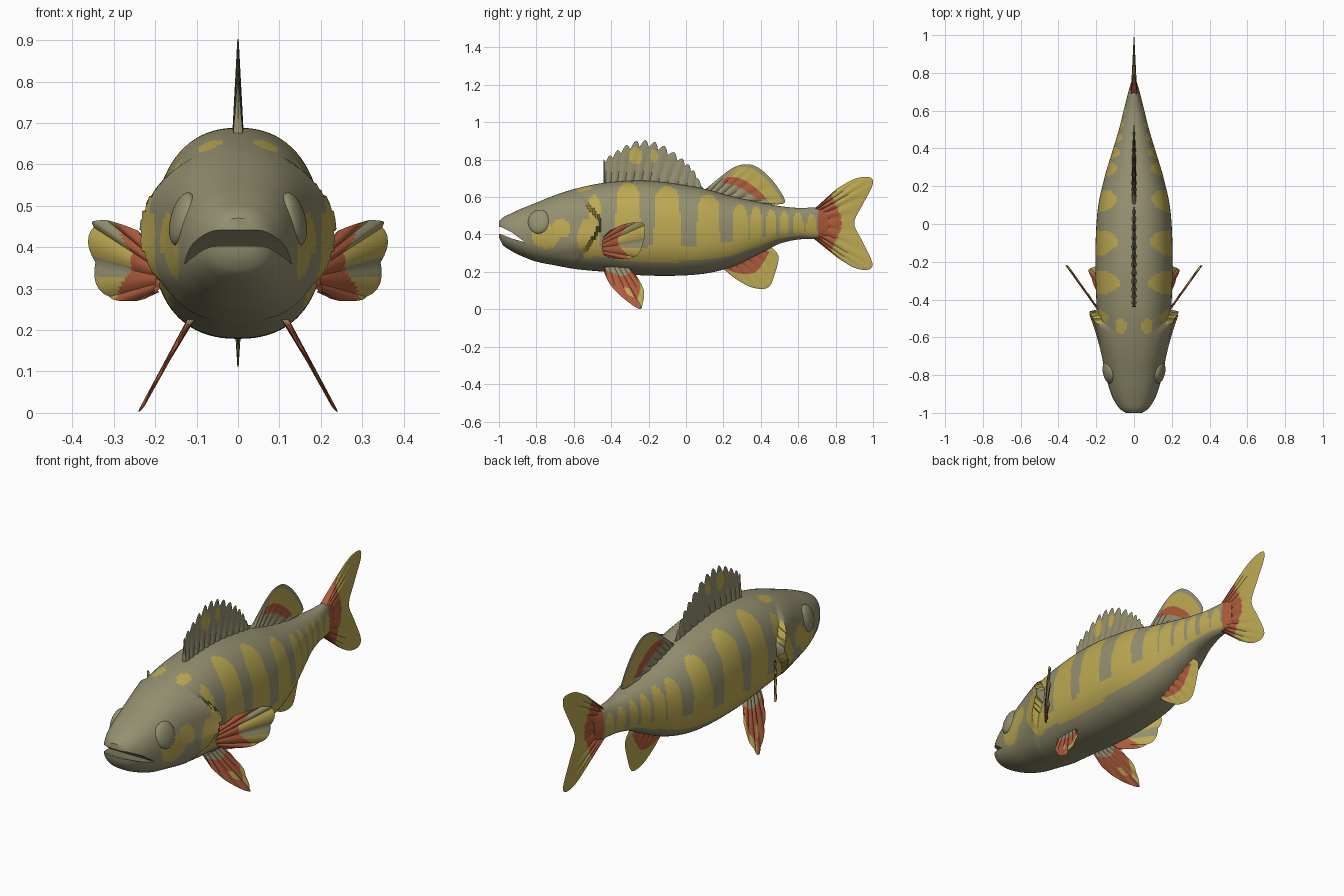
import bpy, bmesh, math
from mathutils import Vector

if "Cube" in bpy.data.objects:
    bpy.data.objects.remove(bpy.data.objects["Cube"])

def material(name, rgb):
    m = bpy.data.materials.new(name)
    m.diffuse_color = (*rgb, 1)
    m.use_nodes = True
    m.node_tree.nodes["Principled BSDF"].inputs["Base Color"].default_value = m.diffuse_color
    return m

MATS = [material("olive_grey", (0.30, 0.28, 0.165)),
        material("yellow", (0.51, 0.40, 0.085)),
        material("rust_red", (0.42, 0.105, 0.045))]
OLIVE, YELLOW, RED = 0, 1, 2

def finish(name, bm):
    bmesh.ops.recalc_face_normals(bm, faces=bm.faces)
    me = bpy.data.meshes.new(name)
    bm.to_mesh(me)
    bm.free()
    for m in MATS:
        me.materials.append(m)
    ob = bpy.data.objects.new(name, me)
    bpy.context.collection.objects.link(ob)
    return ob

# Body profile: y, top, bottom, half width
BODY = [(-1, .47, .385, .045), (-.98, .49, .345, .075), (-.93, .515, .31, .108),
        (-.88, .538, .285, .128), (-.8, .57, .255, .15), (-.7, .61, .235, .17),
        (-.59, .645, .215, .185), (-.43, .677, .2, .198), (-.2, .687, .18, .205),
        (.07, .65, .187, .193), (.24, .605, .225, .158), (.4, .57, .30, .11),
        (.5, .552, .35, .08), (.6, .542, .373, .055), (.7, .543, .377, .03),
        (.76, .53, .39, .012)]

def profile(y):
    """Smooth interpolation of the body table."""
    i = max(0, min(len(BODY) - 2, sum(r[0] <= y for r in BODY) - 1))
    p, q = BODY[i], BODY[i + 1]
    a, b = BODY[max(i - 1, 0)], BODY[min(i + 2, len(BODY) - 1)]
    d = q[0] - p[0]
    t = (y - p[0]) / d
    out = []
    for k in (1, 2, 3):
        m0 = (q[k] - a[k]) / (q[0] - a[0]) * d
        m1 = (b[k] - p[k]) / (b[0] - p[0]) * d
        out.append((2*t**3 - 3*t*t + 1) * p[k] + (t**3 - 2*t*t + t) * m0
                   + (3*t*t - 2*t**3) * q[k] + (t**3 - t*t) * m1)
    return out

def gill_edge(z):
    return -.455 - .8 * max(0, z - .47) - .7 * max(0, .44 - z)

# Yellow fingers between dark bars: y, half width, top
FINGERS = [(-.31, .058, .675), (-.1, .062, .66), (.12, .054, .615), (.29, .038, .56),
           (.375, .03, .55), (.455, .026, .535), (.525, .023, .525), (.6, .026, .52),
           (.67, .026, .51)]
# Yellow patches on cheek and gill cover: y, z, radii
PATCHES = [(-.75, .39, .075, .065), (-.67, .43, .05, .05), (-.52, .38, .06, .11),
           (-.49, .54, .035, .07)]

def body_colour(x, y, z):
    bottom = profile(y)[1]
    if y > .70:
        return RED
    if z > .6 and ((abs(x) - .07) / .03)**2 + ((y + .54) / .042)**2 < 1:
        return YELLOW
    for c, h, ry, rz in PATCHES:
        if ((y - c) / ry)**2 + ((z - h) / rz)**2 < 1:
            return YELLOW
    if y < gill_edge(z) + .01 or y < -.56:
        return OLIVE
    low = bottom + .075 - .055 * max(0, min(1, (y - .15) / .4))
    if z < low:
        return OLIVE
    if z < .335 + .13 * max(0, y - .05):
        return YELLOW
    for c, w, top in FINGERS:
        w *= 1 + .2 * (top - z) / .3
        cap = max(0, z - top + .07) / .07
        if ((y - c) / w)**2 + cap * cap < 1:
            return YELLOW
    return OLIVE

def make_body():
    bm = bmesh.new()
    rings, N, L = [], 80, 190
    for i in range(L + 1):
        y = -1 + 1.76 * i / L
        top, bot, w = profile(y)
        zm = bot + .45 * (top - bot)
        ring = []
        for k in range(N):
            a = 2 * math.pi * k / N
            c, s = math.cos(a), math.sin(a)
            u = math.copysign(abs(c)**.87, c)
            z = zm + (top - zm if s > 0 else zm - bot) * math.copysign(abs(s)**.87, s)
            x = w * u
            # flared gill cover, ending in a step
            e = gill_edge(z)
            if e - .25 < y < e:
                win = max(.15 if z < .45 else 0, 1 - ((z - .45) / .17)**2)
                x += .045 * ((y - e + .25) / .25)**2 * win * u
            ring.append(bm.verts.new((x, y, z)))
        rings.append(ring)
    for r, q in zip(rings, rings[1:]):
        for k in range(N):
            f = bm.faces.new((r[k], r[(k+1) % N], q[(k+1) % N], q[k]))
            f.material_index = body_colour(*f.calc_center_median())
    bm.faces.new(rings[0])
    bm.faces.new(rings[-1]).material_index = RED
    body = finish("body", bm)
    # Mouth cut
    bm = bmesh.new()
    outline = [(-1.1, .455), (-.99, .44), (-.93, .41), (-.86, .358), (-.93, .378),
               (-.99, .402), (-1.1, .41)]
    sides = [[bm.verts.new((x, y, z)) for y, z in outline] for x in (-.3, .3)]
    for s in sides:
        bm.faces.new(s)
    n = len(outline)
    for k in range(n):
        bm.faces.new((sides[0][k], sides[0][(k+1) % n], sides[1][(k+1) % n], sides[1][k]))
    cutter = finish("mouth_cutter", bm)
    cutter.hide_render = True
    mod = body.modifiers.new("mouth", 'BOOLEAN')
    mod.operation, mod.solver, mod.object = 'DIFFERENCE', 'EXACT', cutter
    bpy.context.view_layer.objects.active = body
    bpy.ops.object.modifier_apply(modifier=mod.name)
    bpy.data.objects.remove(cutter)

def curve_at(pts, u):
    """Catmull-Rom point along a short list of (y, z)."""
    n = len(pts) - 1
    i = min(int(u * n), n - 1)
    t = u * n - i
    p = [Vector(pts[max(0, min(n, j))]) for j in (i-1, i, i+1, i+2)]
    return .5 * (2*p[1] + (p[2]-p[0])*t + (2*p[0]-5*p[1]+4*p[2]-p[3])*t*t
                 + (3*p[1]-p[0]-3*p[2]+p[3])*t**3)

def fin(name, base, tip, colour, ribs=8, thick=.012, pleat=0, saw=0,
        place=lambda y, z, o: (o, y, z)):
    """Thin ribbed sheet between a base curve and a tip curve."""
    bm = bmesh.new()
    nu, nv = ribs * 6, 24
    for side in (1, -1):
        grid = []
        for i in range(nu + 1):
            u = i / nu
            b, t = curve_at(base, u), curve_at(tip, u)
            wave = abs(math.cos(math.pi * ribs * u))
            col = []
            for j in range(nv + 1):
                v = j / nv
                p = b.lerp(t, v * (1 - saw * (1 - wave)))
                o = 0 if i in (0, nu) or j == nv else side * (
                    .0015 + thick * (1 - v) * (.35 + .65 * wave))
                o += pleat * v * (wave - .6)
                col.append(bm.verts.new(place(p.x, min(p.y, 2), o)))
            grid.append(col)
        for i in range(nu):
            for j in range(nv):
                f = bm.faces.new((grid[i][j], grid[i+1][j], grid[i+1][j+1], grid[i][j+1]))
                c = f.calc_center_median()
                f.material_index = colour((i+.5)/nu, (j+.5)/nv, c.y, c.z)
    bmesh.ops.remove_doubles(bm, verts=bm.verts, dist=1e-5)
    return finish(name, bm)

make_body()

# Fins on the centre line
fin("spiny_dorsal_fin", [(-.44, .65), (-.2, .66), (.09, .62)],
    [(-.44, .80), (-.36, .855), (-.25, .905), (-.14, .885), (-.03, .815), (.04, .745), (.09, .65)],
    lambda u, v, y, z: YELLOW if ((y + .27) / .035)**2 + ((z - .82) / .045)**2 < 1
    or ((y + .17) / .022)**2 + ((z - .82) / .035)**2 < 1 else OLIVE,
    ribs=13, saw=.16, thick=.013)
fin("soft_dorsal_fin", [(.09, .63), (.2, .60), (.36, .565)],
    [(.12, .655), (.24, .75), (.32, .775), (.39, .755), (.47, .68), (.53, .58), (.49, .56)],
    lambda u, v, y, z: RED if .22 < u < .8 and .38 < v < .58
    else YELLOW if u > .25 and .58 <= v < .93 else OLIVE, ribs=8)
fin("tail_fin", [(.68, .38), (.67, .46), (.69, .54)],
    [(.81, .275), (.90, .222), (.975, .212), (.996, .25), (.945, .36), (.90, .46),
     (.945, .56), (.996, .66), (.985, .705), (.90, .697), (.80, .64)],
    lambda u, v, y, z: RED if y < .82 + .03 * math.cos((z - .46) * 16) - .02 else YELLOW,
    ribs=10, thick=.016)
fin("anal_fin", [(.17, .24), (.3, .28), (.42, .34)],
    [(.19, .225), (.27, .16), (.36, .115), (.44, .117), (.475, .19), (.495, .28), (.46, .33)],
    lambda u, v, y, z: RED if v < .5 and u < .85 else YELLOW, ribs=8, thick=.01)

# Paired fins and eyes
for s, side in ((1, "left"), (-1, "right")):
    fin("pectoral_fin_" + side, [(-.44, .29), (-.45, .34), (-.44, .39)],
        [(-.41, .275), (-.33, .27), (-.26, .29), (-.225, .37), (-.22, .445), (-.25, .465),
         (-.33, .455), (-.41, .42)],
        lambda u, v, y, z: RED if y < -.335 + .03 * math.sin(z * 30)
        else OLIVE if .36 < u < .44 or .64 < u < .74 else YELLOW,
        ribs=6, thick=.006, pleat=.012,
        place=lambda y, z, o: (s * (.205 + (y + .43) * .72 + o), y, z))
    fin("pelvic_fin_" + side, [(-.44, .225), (-.37, .225), (-.30, .22)],
        [(-.435, .19), (-.40, .125), (-.33, .055), (-.25, .002), (-.232, .03), (-.225, .10),
         (-.265, .18)],
        lambda u, v, y, z: OLIVE if v < .2 else
        YELLOW if (v > .8 and u > .55) or (.5 < v < .7 and .42 < u < .52) else RED,
        ribs=6, thick=.008, pleat=.006,
        place=lambda y, z, o: (s * (.125 + (.205 - z) * .56 + o), y, max(z, 0)))
    bpy.ops.mesh.primitive_uv_sphere_add(segments=32, ring_count=16, radius=1,
                                         location=(s * .134, -.785, .468),
                                         rotation=(0, -s * .25, -s * .2))
    eye = bpy.context.object
    eye.name = "eye_" + side
    eye.scale = (.027, .061, .066)
    eye.data.materials.append(MATS[OLIVE])

bpy.ops.object.select_all(action='SELECT')
bpy.ops.object.shade_smooth_by_angle(angle=math.radians(40))
